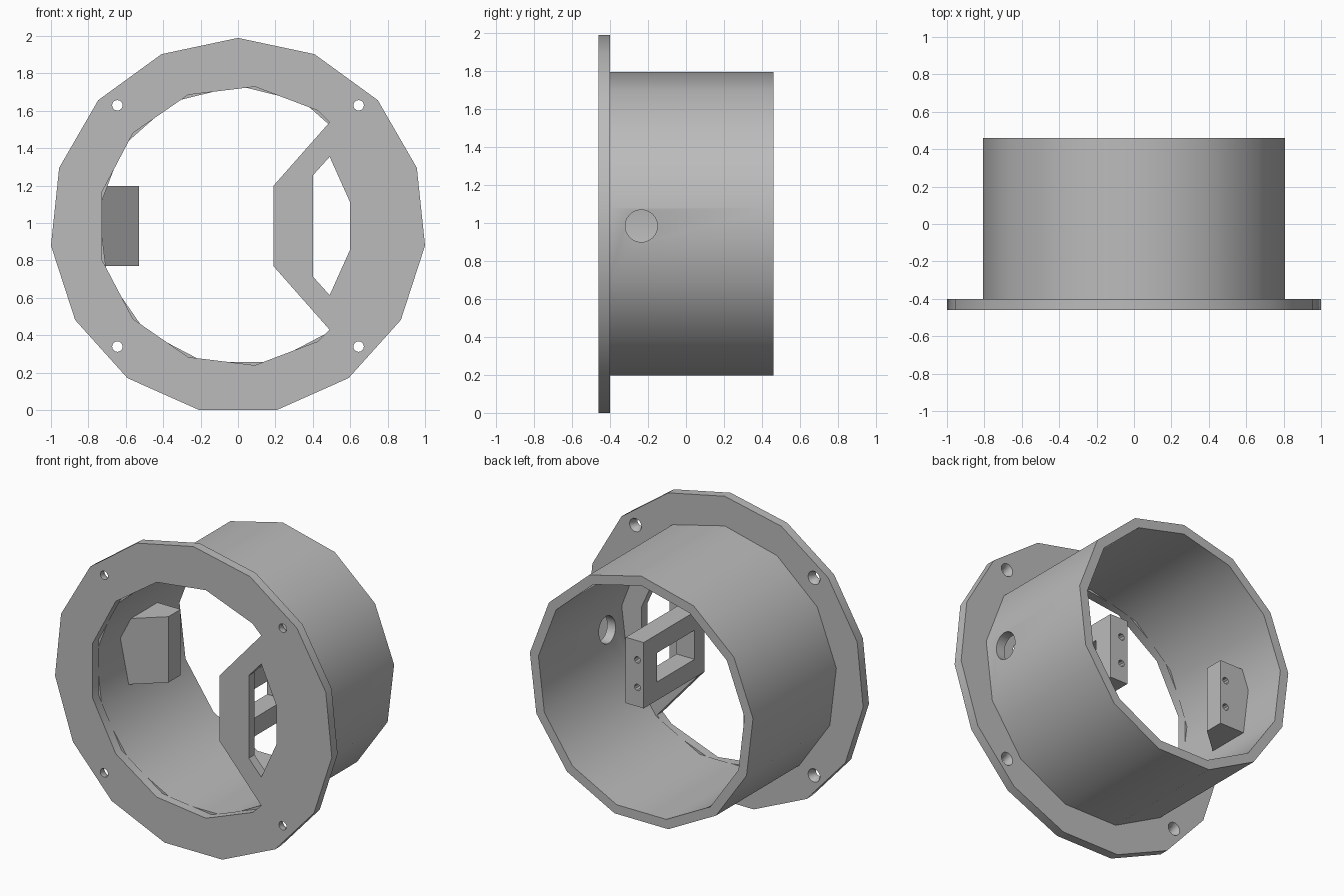
import bpy, bmesh
from math import cos, sin, pi, radians

cube = bpy.data.objects.get("Cube")
if cube:
    bpy.data.objects.remove(cube, do_unlink=True)

grey = bpy.data.materials.new("plain_grey")
grey.use_nodes = True
GREY = (0.5, 0.5, 0.5, 1)
grey.diffuse_color = GREY
grey.node_tree.nodes["Principled BSDF"].inputs["Base Color"].default_value = GREY

CZ = 0.984                      # height of the main axis
FRONT, SEAT, BACK = -0.46, -0.40, 0.46
POST_BACK = 0.165               # rear face of both mounting posts
PLACE = {"x": lambda a, b, t: (t, a, b),
         "y": lambda a, b, t: (a, t, b),
         "z": lambda a, b, t: (a, b, t)}


def ngon(n, r, start=0.0, ca=0.0, cb=CZ):
    return [(ca + r * cos(start + 2 * pi * k / n),
             cb + r * sin(start + 2 * pi * k / n)) for k in range(n)]


def loft(name, low, high, lo, hi, axis):
    """Solid between two matching outlines along an axis."""
    bm = bmesh.new()
    a = [bm.verts.new(PLACE[axis](*p, lo)) for p in low]
    b = [bm.verts.new(PLACE[axis](*p, hi)) for p in high]
    bm.faces.new(a)
    bm.faces.new(b)
    for i in range(len(a)):
        j = (i + 1) % len(a)
        bm.faces.new((a[i], a[j], b[j], b[i]))
    bmesh.ops.recalc_face_normals(bm, faces=bm.faces)
    mesh = bpy.data.meshes.new(name)
    bm.to_mesh(mesh)
    bm.free()
    mesh.materials.append(grey)
    ob = bpy.data.objects.new(name, mesh)
    bpy.context.collection.objects.link(ob)
    return ob


def prism(name, pts, lo, hi, axis="y"):
    return loft(name, pts, pts, lo, hi, axis)


def rect(a0, a1, b0, b1):
    return [(a0, b0), (a1, b0), (a1, b1), (a0, b1)]


def select(ob):
    bpy.ops.object.select_all(action="DESELECT")
    bpy.context.view_layer.objects.active = ob
    ob.select_set(True)


def cut(ob, *cutters):
    for c in cutters:
        select(ob)
        mod = ob.modifiers.new("cut", "BOOLEAN")
        mod.operation, mod.solver, mod.object = "DIFFERENCE", "EXACT", c
        bpy.ops.object.modifier_apply(modifier=mod.name)
        bpy.data.objects.remove(c, do_unlink=True)


def screw_holes(x):
    return [prism("cutter", ngon(10, 0.022, 0, x, CZ + dz), POST_BACK - 0.12, POST_BACK + 0.1)
            for dz in (-0.09, 0.09)]


# Front flange: bore with a straight web left standing on the +x side
flange = prism("front_flange", ngon(15, 1.0055, pi / 2), FRONT, SEAT)
web = [(0.49, -0.555), (0.19, -0.215), (0.19, 0.215), (0.49, 0.555)]
bore = ngon(13, 0.75)[2:12] + [(x, CZ + z) for x, z in web]
cut(flange, prism("cutter", bore, FRONT - 0.1, SEAT + 0.1))

# Slot through the web
slot = [(0.4, -0.27), (0.49, -0.37), (0.6, -0.125), (0.6, 0.125), (0.49, 0.37), (0.4, 0.27)]
cut(flange, prism("cutter", [(x, CZ + z) for x, z in slot], FRONT - 0.1, SEAT + 0.1))

# Four screw holes, countersunk from behind
for sx in (-1, 1):
    for sz in (-1, 1):
        x, z = 0.645 * sx, CZ + 0.645 * sz
        cut(flange,
            prism("cutter", ngon(16, 0.028, 0, x, z), FRONT - 0.1, SEAT + 0.1),
            loft("cutter", ngon(16, 0.028, 0, x, z), ngon(16, 0.046, 0, x, z),
                 SEAT - 0.03, SEAT + 0.005, "y"))

# Tube with a round side port
tube = prism("tube", ngon(13, 0.812, pi / 2), SEAT, BACK)
cut(tube,
    prism("cutter", ngon(13, 0.75, pi / 2), SEAT - 0.1, BACK + 0.1),
    prism("cutter", ngon(24, 0.085, 0, -0.235), 0.6, 1.0, "x"))

# Windowed mounting post behind the web
post = prism("windowed_post", rect(0.19, 0.32, CZ - 0.215, CZ + 0.215), SEAT, POST_BACK)
cut(post, prism("cutter", rect(-0.36, 0.03, CZ - 0.095, CZ + 0.095), 0.1, 0.4, "x"),
    *screw_holes(0.235))

# Wedge mounting block on the opposite wall
wedge = [(-0.53, POST_BACK), (-0.755, POST_BACK), (-0.755, -0.16), (-0.53, 0.04)]
block = prism("wedge_block", wedge, CZ - 0.215, CZ + 0.215, "z")
cut(block, *screw_holes(-0.57))

for ob in (flange, tube, post, block):
    select(ob)
    bpy.ops.object.shade_smooth_by_angle(angle=radians(30))
